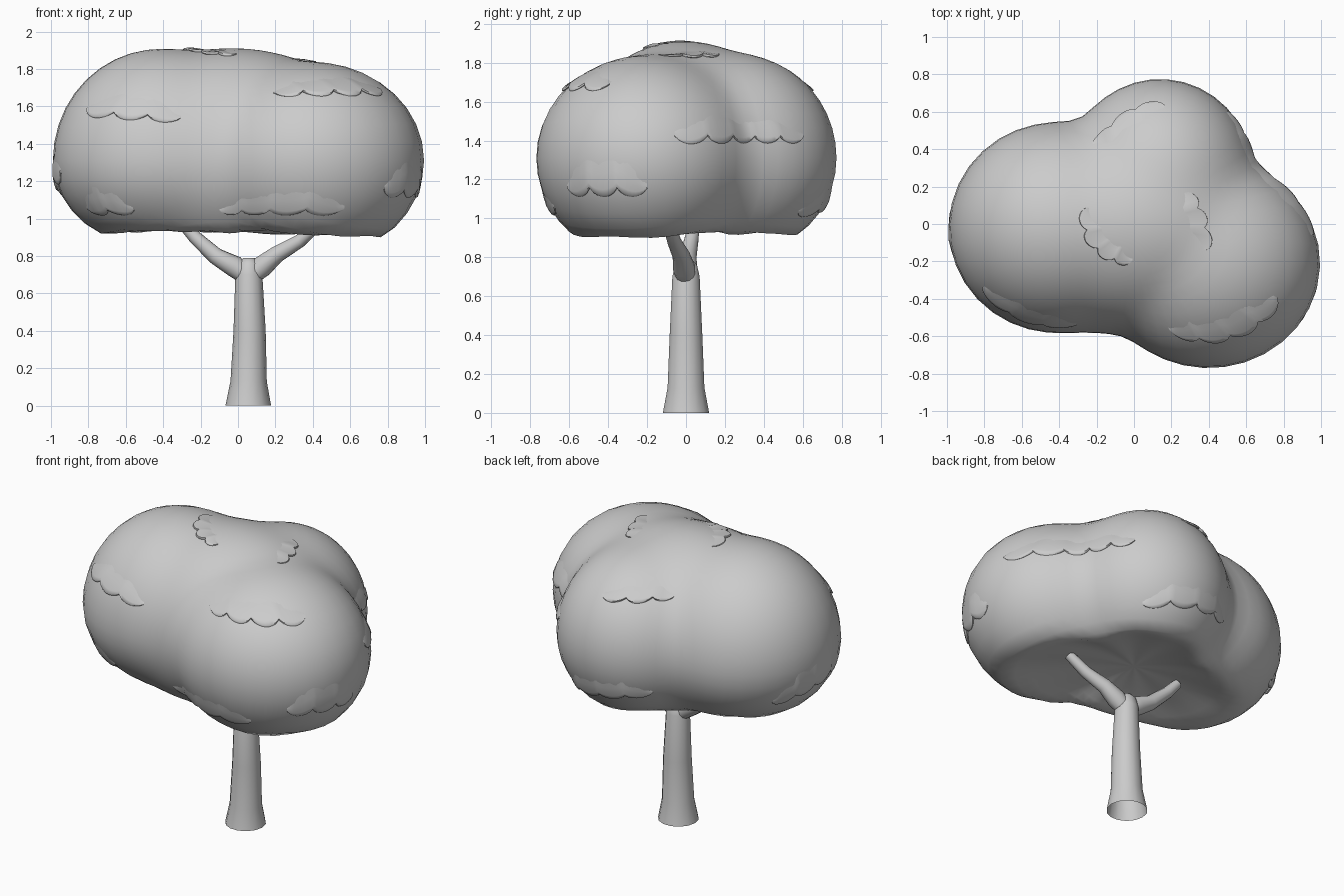
import bpy, bmesh
from math import sin, cos, pi, exp, log, atan2, hypot
from mathutils import Vector

if "Cube" in bpy.data.objects:
    bpy.data.objects.remove(bpy.data.objects["Cube"])

O = Vector((0, 0, 1.31))          # canopy centre
# lobes: centre x, centre y, radius x, radius y, height above, depth below
LOBES = [(-0.42, -0.02, 0.57, 0.56, 0.595, 0.47),
         (0.14, 0.26, 0.50, 0.515, 0.53, 0.50),
         (0.40, -0.21, 0.595, 0.56, 0.525, 0.53),
         (-0.03, -0.01, 0.78, 0.58, 0.60, 0.56)]


def reach(d):
    """Distance from the centre to the blended lobes along direction d."""
    k, total = 0.032, 0
    for cx, cy, rx, ry, up, down in LOBES:
        rz = up if d.z > 0 else down
        a = (d.x / rx) ** 2 + (d.y / ry) ** 2 + (d.z / rz) ** 2
        b = d.x * cx / rx ** 2 + d.y * cy / ry ** 2
        c = (cx / rx) ** 2 + (cy / ry) ** 2 - 1
        total += exp((b + (b * b - a * c) ** 0.5) / a / k)
    return k * log(total)


def canopy_point(az, el, lift=0.0):
    d = Vector((cos(el) * cos(az), cos(el) * sin(az), sin(el)))
    p = O + d * (reach(d) + lift)
    if p.z < 1.25:
        # hollow underneath
        r = min(1, hypot(p.x, p.y) / (0.80 * reach(Vector((cos(az), sin(az), 0)))))
        floor = 0.888 + 0.12 * (1 - r * r) + 0.008 * r * sin(9 * az)
        s = 0.013
        p.z = max(p.z, floor) + s * log(1 + exp(-abs(p.z - floor) / s))
    return p


def elevation_at(az, z):
    """Elevation angle at which the canopy surface has height z."""
    lo, hi = -0.62, 1.3
    for _ in range(22):
        mid = (lo + hi) / 2
        if canopy_point(az, mid).z < z:
            lo = mid
        else:
            hi = mid
    return lo


def make(name, bm):
    bmesh.ops.recalc_face_normals(bm, faces=bm.faces)
    me = bpy.data.meshes.new(name)
    bm.to_mesh(me)
    bm.free()
    ob = bpy.data.objects.new(name, me)
    bpy.context.collection.objects.link(ob)
    bpy.ops.object.select_all(action='DESELECT')
    ob.select_set(True)
    bpy.context.view_layer.objects.active = ob
    bpy.ops.object.shade_smooth_by_angle(angle=pi / 3)
    return ob


def bridge(bm, rows, closed):
    for a, b in zip(rows, rows[1:]):
        n = len(a)
        for i in range(n if closed else n - 1):
            j = (i + 1) % n
            bm.faces.new((a[i], a[j], b[j], b[i]))


# canopy
bm = bmesh.new()
bmesh.ops.create_uvsphere(bm, u_segments=56, v_segments=32, radius=1)
for v in bm.verts:
    v.co = canopy_point(atan2(v.co.y, v.co.x), atan2(v.co.z, hypot(v.co.x, v.co.y)))
make("canopy", bm)


def leaf_tuft(name, p0, p1, scallops, height=0.13):
    """Flap with a scalloped lower edge that follows the canopy."""
    a, b = Vector(p0) - O, Vector(p1) - O
    az0, az1 = atan2(a.y, a.x), atan2(b.y, b.x)
    az1 = az0 + (az1 - az0 + pi) % (2 * pi) - pi
    el0, el1 = (atan2(q.z, hypot(q.x, q.y)) for q in (a, b))
    bm = bmesh.new()
    rows = []
    n = scallops * 8
    for i in range(n + 1):
        u = i / n
        az, el = az0 + (az1 - az0) * u, el0 + (el1 - el0) * u
        if p0[2] < 1.8:
            el = elevation_at(az, p0[2] - 0.02 + (p1[2] - p0[2]) * u)
        body = min(1, 4 * u, 4 * (1 - u))
        low = el + 0.025 - 0.045 * abs(sin(pi * u * scallops)) ** 0.7
        top = el + 0.05 + height * body
        row = []
        for t, lift in ((0, -0.005), (0.4, 0.004), (0.8, 0.013), (0.95, 0.014), (1, 0.005), (0.9, -0.015)):
            h = lift * (0.3 + 0.7 * body) if lift > 0 else lift
            row.append(bm.verts.new(canopy_point(az, top + (low - top) * t, h)))
        rows.append(row)
    bridge(bm, rows, False)
    make(name, bm)


# leaf tufts
leaf_tuft("tuft_front_left", (-.79, -.33, 1.58), (-.33, -.58, 1.54), 3)
leaf_tuft("tuft_front_right", (.19, -.57, 1.68), (.70, -.36, 1.69), 4)
leaf_tuft("tuft_front_low", (-.12, -.64, 1.05), (.57, -.68, 1.05), 4)
leaf_tuft("tuft_left_low_front", (-.86, -.32, 1.05), (-.62, -.52, 1.05), 2)
leaf_tuft("tuft_right_low", (.77, -.60, 1.15), (.97, -.20, 1.15), 3)
leaf_tuft("tuft_right_mid", (.96, -.06, 1.42), (.53, .64, 1.42), 5)
leaf_tuft("tuft_back_low", (.48, .66, 1.03), (-.20, .66, 1.12), 4)
leaf_tuft("tuft_left_low", (-.92, .32, 1.10), (-.95, -.22, 1.24), 4)
leaf_tuft("tuft_back_high", (-.22, .43, 1.70), (.16, .62, 1.68), 3)
leaf_tuft("tuft_top_left", (-.28, .10, 1.92), (-.01, -.22, 1.90), 4)
leaf_tuft("tuft_top_right", (.41, -.15, 1.85), (.31, .19, 1.87), 3)


def tube(name, path, sides=14):
    """Round tube through (x, y, z, radius) points, left open at ground level."""
    bm = bmesh.new()
    pts = [Vector(p[:3]) for p in path]
    rows = []
    for i, p in enumerate(pts):
        d = pts[min(i + 1, len(pts) - 1)] - pts[max(i - 1, 0)]
        if p.z == 0:
            d = Vector((0, 0, 1))
        q = Vector((0, 0, 1)).rotation_difference(d.normalized())
        r = path[i][3]
        rows.append([bm.verts.new(p + q @ Vector((r * cos(2 * pi * k / sides), r * sin(2 * pi * k / sides), 0)))
                     for k in range(sides)])
    bridge(bm, rows, True)
    bm.faces.new(rows[-1])
    make(name, bm)


# trunk and its two branches
tube("trunk", [(.055, 0, 0, .122), (.057, 0, .13, .097), (.062, 0, .40, .086),
               (.058, 0, .70, .072), (.058, 0, .76, .058), (.058, 0, .79, .03)])
tube("branch_left", [(.06, 0, .68, .045), (-.02, 0, .745, .058), (-.12, .01, .80, .045),
                     (-.23, .03, .90, .036), (-.30, .04, .98, .03)])
tube("branch_right", [(.06, 0, .68, .045), (.13, -.01, .745, .058), (.21, -.025, .81, .045),
                      (.33, -.06, .88, .036), (.43, -.09, .97, .03)])
